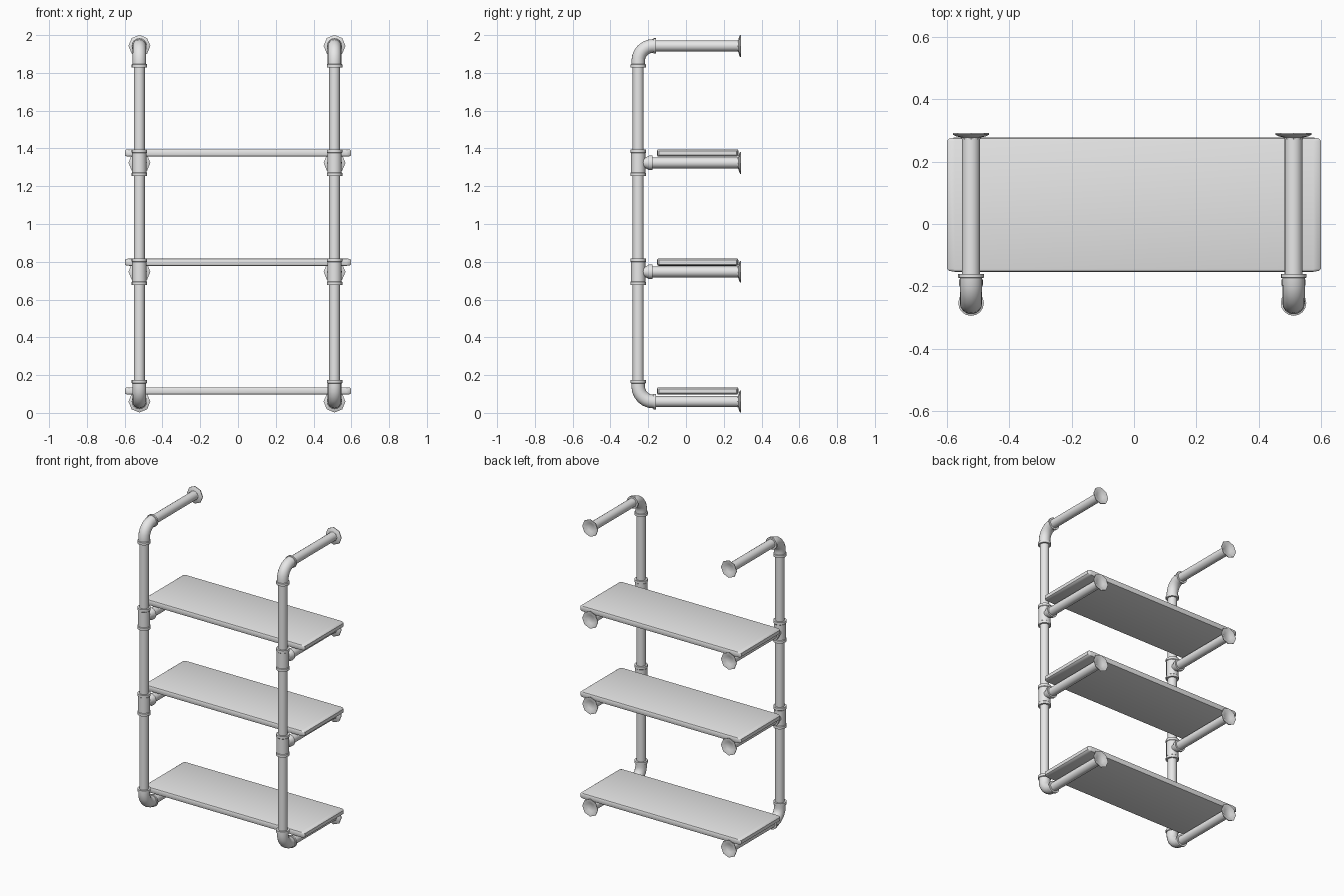
import bpy, bmesh
from math import sin, cos, pi, radians

cube = bpy.data.objects.get("Cube")
if cube:
    bpy.data.objects.remove(cube, do_unlink=True)

GREY = (0.8, 0.8, 0.8, 1)
metal = bpy.data.materials.new("light_grey")
metal.use_nodes = True
metal.diffuse_color = GREY
metal.node_tree.nodes["Principled BSDF"].inputs["Base Color"].default_value = GREY


def finish(name, bm, angle=40):
    bmesh.ops.recalc_face_normals(bm, faces=bm.faces)
    mesh = bpy.data.meshes.new(name)
    bm.to_mesh(mesh)
    bm.free()
    mesh.materials.append(metal)
    mesh.shade_smooth()
    mesh.set_sharp_from_angle(angle=radians(angle))
    obj = bpy.data.objects.new(name, mesh)
    bpy.context.collection.objects.link(obj)
    return obj


def tube(name, x, rings, sides=16):
    """Skin rings (y, z, heading, radius) that lie along a path in the YZ plane."""
    bm = bmesh.new()
    loops = []
    for y, z, a, r in rings:
        loop = []
        for i in range(sides):
            t = 2 * pi * i / sides
            u, v = r * cos(t), r * sin(t)
            loop.append(bm.verts.new((x + u, y - v * sin(a), z + v * cos(a))))
        loops.append(loop)
    for p, q in zip(loops, loops[1:]):
        for i in range(sides):
            j = (i + 1) % sides
            bm.faces.new((p[i], p[j], q[j], q[i]))
    bm.faces.new(loops[0])
    bm.faces.new(loops[-1])
    return finish(name, bm)


def upright(name, x, y, profile):
    return tube(name, x, [(y, z, pi / 2, r) for z, r in profile])


def level(name, x, z, profile, sides=16):
    return tube(name, x, [(y, z, 0, r) for y, r in profile], sides)


PIPE, BODY, COLLAR = 0.029, 0.036, 0.041
POST_Y, BEND = -0.253, 0.08
BOTTOM, TOP = 0.06, 1.943
TEES = (0.747, 1.324)


def elbow(name, x, zc, s):
    """Quarter bend with a collar at each end; s is 1 at the top, -1 at the bottom."""
    rings = [(POST_Y, zc - s * d, s * pi / 2, r)
             for d, r in ((0.115, PIPE), (0.115, COLLAR), (0.098, COLLAR), (0.096, BODY))]
    for i in range(7):
        f = i / 6 * pi / 2
        rings.append((POST_Y + BEND * (1 - cos(f)), zc - s * BEND * (1 - sin(f)),
                      s * (pi / 2 - f), BODY))
    rings += [(y, zc, 0, r) for y, r in
              ((-0.172, COLLAR), (-0.16, COLLAR), (-0.16, PIPE))]
    tube(name, x, rings)


def shelf(name, z):
    # The edge rounding is stretched along the length of the board
    size = (1.198, 0.43, 0.039)
    edge = (0.025, 0.010, 0.008)
    bm = bmesh.new()
    bmesh.ops.create_cube(bm, size=1)
    bmesh.ops.scale(bm, verts=bm.verts, vec=[s / e for s, e in zip(size, edge)])
    bmesh.ops.bevel(bm, geom=bm.edges[:], offset=1, segments=2,
                    profile=0.5, affect='EDGES')
    bmesh.ops.scale(bm, verts=bm.verts, vec=edge)
    finish(name, bm).location = (0, 0.062, z)


# Two pipe frames
for side, x in (("right", -0.522), ("left", 0.511)):
    upright(f"{side}_post", x, POST_Y, ((BOTTOM + 0.1, PIPE), (TOP - 0.1, PIPE)))
    elbow(f"{side}_top_elbow", x, TOP, 1)
    elbow(f"{side}_bottom_elbow", x, BOTTOM, -1)

    # Tee fittings on the post
    for n, z in enumerate(TEES, 1):
        half = ((-0.071, PIPE), (-0.071, COLLAR), (-0.054, COLLAR), (-0.051, 0.038))
        profile = half + tuple((-d, r) for d, r in reversed(half))
        upright(f"{side}_tee_body_{n}", x, POST_Y, [(z + d, r) for d, r in profile])
        level(f"{side}_tee_branch_{n}", x, z,
              ((POST_Y, 0.026), (-0.215, 0.028), (-0.194, 0.039),
               (-0.178, 0.039), (-0.178, PIPE)))

    # Arms reaching back to dished wall flanges
    for n, z in enumerate((BOTTOM, *TEES, TOP), 1):
        level(f"{side}_arm_{n}", x, z, ((-0.2, PIPE), (0.277, PIPE)))
        level(f"{side}_wall_flange_{n}", x, z,
              ((0.268, 0.028), (0.277, 0.032), (0.281, 0.048), (0.286, 0.058),
               (0.291, 0.058), (0.291, 0.048), (0.279, 0.027)), 8)

# Boards resting on the arms
for n, z in enumerate((0.116, 0.798, 1.376), 1):
    shelf(f"shelf_{n}", z)
